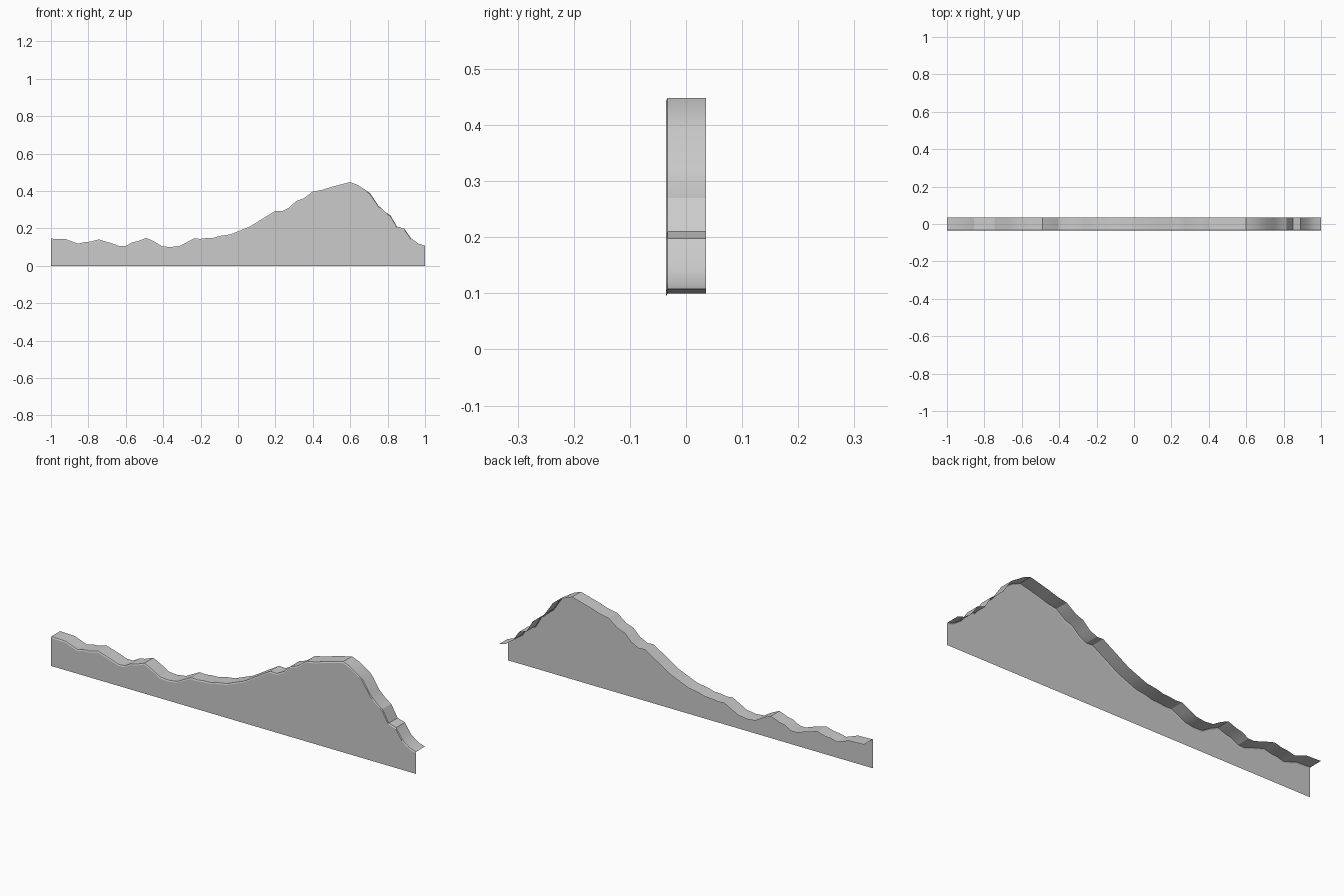
import bpy
import math

if "Cube" in bpy.data.objects:
    bpy.data.objects.remove(bpy.data.objects["Cube"])

# Skyline of the ridge, (x, z) from left to right
SKYLINE = [
    (-1, .145), (-.92, .142), (-.855, .118), (-.82, .127), (-.79, .129), (-.745, .141),
    (-.68, .122), (-.635, .106), (-.6, .106), (-.565, .126), (-.535, .132), (-.49, .149),
    (-.45, .131), (-.405, .104), (-.36, .1), (-.31, .107), (-.27, .128), (-.235, .146),
    (-.2, .144), (-.17, .148), (-.13, .15), (-.095, .16), (-.04, .168), (0, .184),
    (.06, .208), (.12, .245), (.2, .294), (.235, .292), (.275, .312), (.31, .346),
    (.35, .36), (.4, .397), (.45, .406), (.5, .422), (.55, .435), (.6, .448),
    (.64, .432), (.705, .39), (.75, .323), (.785, .29), (.815, .27), (.85, .21),
    (.89, .198), (.925, .147), (.965, .118), (1, .108)]
HALF_DEPTH = 0.036


def ribbon(name, rails):
    """Skin a strip of quads between consecutive rails of (x, y, z) points."""
    n = len(rails[0])
    verts = [p for rail in rails for p in rail]
    faces = [(r * n + i, r * n + i + 1, (r + 1) * n + i + 1, (r + 1) * n + i)
             for r in range(len(rails) - 1) for i in range(n - 1)]
    mesh = bpy.data.meshes.new(name)
    mesh.from_pydata(verts, [], faces)
    obj = bpy.data.objects.new(name, mesh)
    bpy.context.collection.objects.link(obj)
    bpy.context.view_layer.objects.active = obj
    obj.select_set(True)
    bpy.ops.object.shade_smooth_by_angle(angle=math.radians(25))
    obj.select_set(False)
    return obj


def rail(y, drop):
    return [(x, y, z - drop) for x, z in SKYLINE]


# Open shell: upright front wall, narrow bevelled lip, and ledge running back
ground = [(x, -HALF_DEPTH, 0) for x, z in SKYLINE]
ribbon("mountain_ridge", [ground, rail(-HALF_DEPTH, 0.006),
                          rail(-HALF_DEPTH + 0.003, 0), rail(HALF_DEPTH, 0)])
